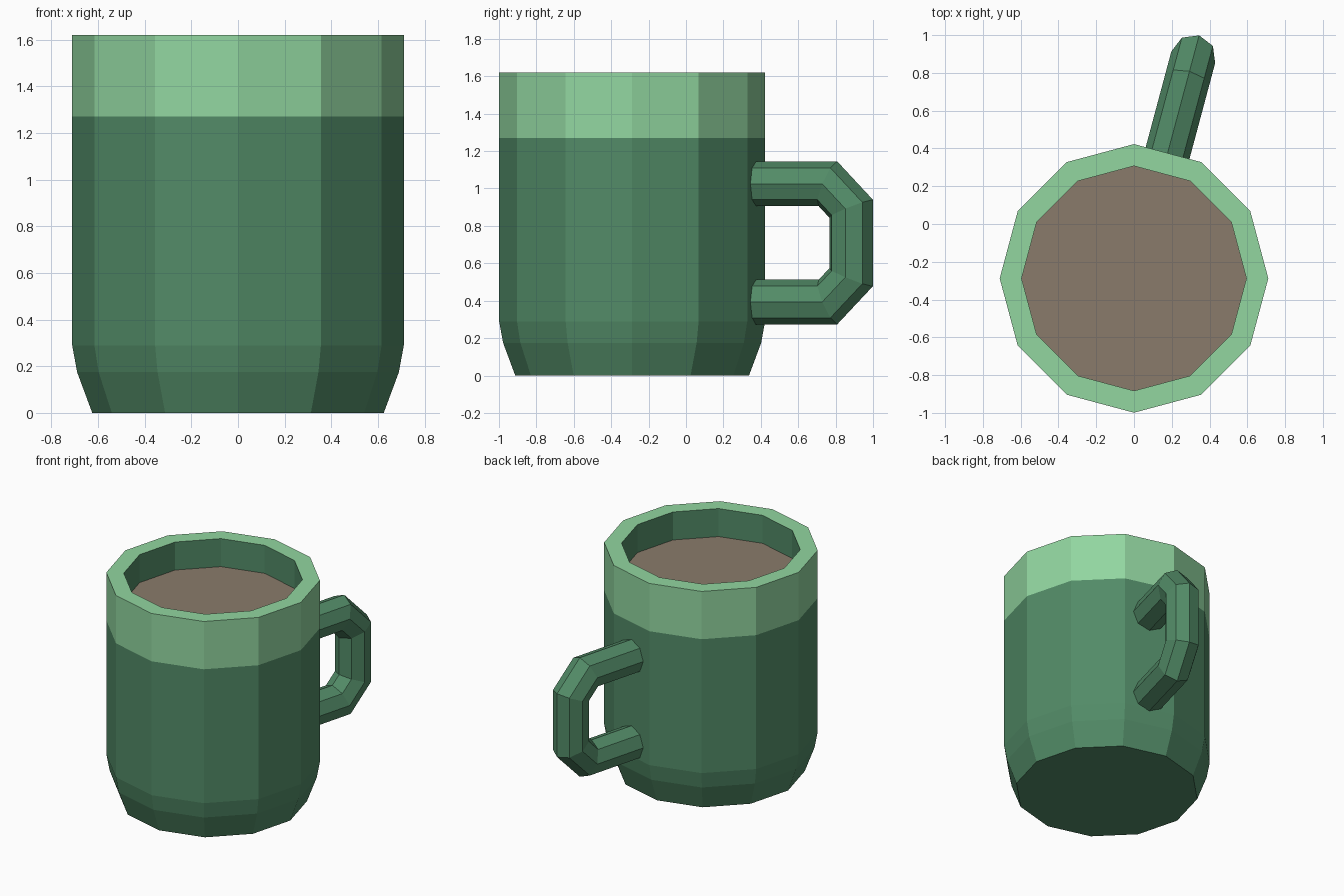
import bpy, bmesh, math
from mathutils import Vector

if "Cube" in bpy.data.objects:
    bpy.data.objects.remove(bpy.data.objects["Cube"])


def material(name, hex_code):
    def linear(c):
        return c / 12.92 if c <= 0.04045 else ((c + 0.055) / 1.055) ** 2.4
    rgb = [linear(int(hex_code[i:i + 2], 16) / 255) for i in (0, 2, 4)]
    mat = bpy.data.materials.new(name)
    mat.diffuse_color = (*rgb, 1)
    mat.use_nodes = True
    mat.node_tree.nodes["Principled BSDF"].inputs["Base Color"].default_value = mat.diffuse_color
    return mat


GREEN = material("green glaze", "528B67")
LIGHT = material("light green glaze", "92D6A0")
DRINK = material("cocoa brown", "8A7B6B")
CENTRE = Vector((0, -0.288, 0))
SIDES = 12


def ring(bm, radius, z):
    return [bm.verts.new(CENTRE + Vector((radius * math.cos(a), radius * math.sin(a), z)))
            for a in (math.tau * i / SIDES for i in range(SIDES))]


def bridge(bm, a, b, mat_index=0):
    n = len(a)
    for i in range(n):
        j = (i + 1) % n
        bm.faces.new((a[i], a[j], b[j], b[i])).material_index = mat_index


def finish(bm, name, *mats):
    mesh = bpy.data.meshes.new(name)
    bm.to_mesh(mesh)
    bm.free()
    for m in mats:
        mesh.materials.append(m)
    obj = bpy.data.objects.new(name, mesh)
    bpy.context.collection.objects.link(obj)
    return obj


# Cup: outer wall, light band, rim and inner wall (radius, z, colour of the strip below)
DRINK_Z = 1.415
profile = [(0.625, 0, 0), (0.69, 0.175, 0), (0.711, 0.29, 0), (0.711, 1.27, 0),
           (0.711, 1.62, 1), (0.595, 1.62, 1), (0.595, DRINK_Z, 0)]
bm = bmesh.new()
rings = [ring(bm, r, z) for r, z, _ in profile]
for k in range(1, len(rings)):
    bridge(bm, rings[k - 1], rings[k], profile[k][2])
bm.faces.new(rings[0][::-1])
finish(bm, "cup", GREEN, LIGHT)

# Drink surface
bm = bmesh.new()
bm.faces.new(ring(bm, 0.595, DRINK_Z))
finish(bm, "drink", DRINK)

# Handle: octagonal tube swept with mitred corners, square to one cup face
out = Vector((math.cos(math.radians(75)), math.sin(math.radians(75)), 0))
up = Vector((0, 0, 1))
side = out.cross(up)
path = [(0.684, 1.025), (1.084, 1.025), (1.212, 0.892),
        (1.212, 0.525), (1.084, 0.393), (0.684, 0.393)]
points = [CENTRE + out * d + up * z for d, z in path]
R = 0.12
bm = bmesh.new()
tube = []
for i, p in enumerate(points):
    before = (p - points[i - 1]).normalized() if i else out
    after = (points[i + 1] - p).normalized() if i < len(points) - 1 else -out
    tangent = (before + after).normalized()
    normal = side.cross(tangent)
    stretch = R / tangent.dot(after)
    tube.append([bm.verts.new(p + normal * stretch * math.cos(a) + side * R * math.sin(a))
                 for a in (math.tau * k / 8 for k in range(8))])
for a, b in zip(tube, tube[1:]):
    bridge(bm, a, b)
bm.faces.new(tube[0][::-1])
bm.faces.new(tube[-1])
bmesh.ops.recalc_face_normals(bm, faces=bm.faces)
finish(bm, "handle", GREEN)
